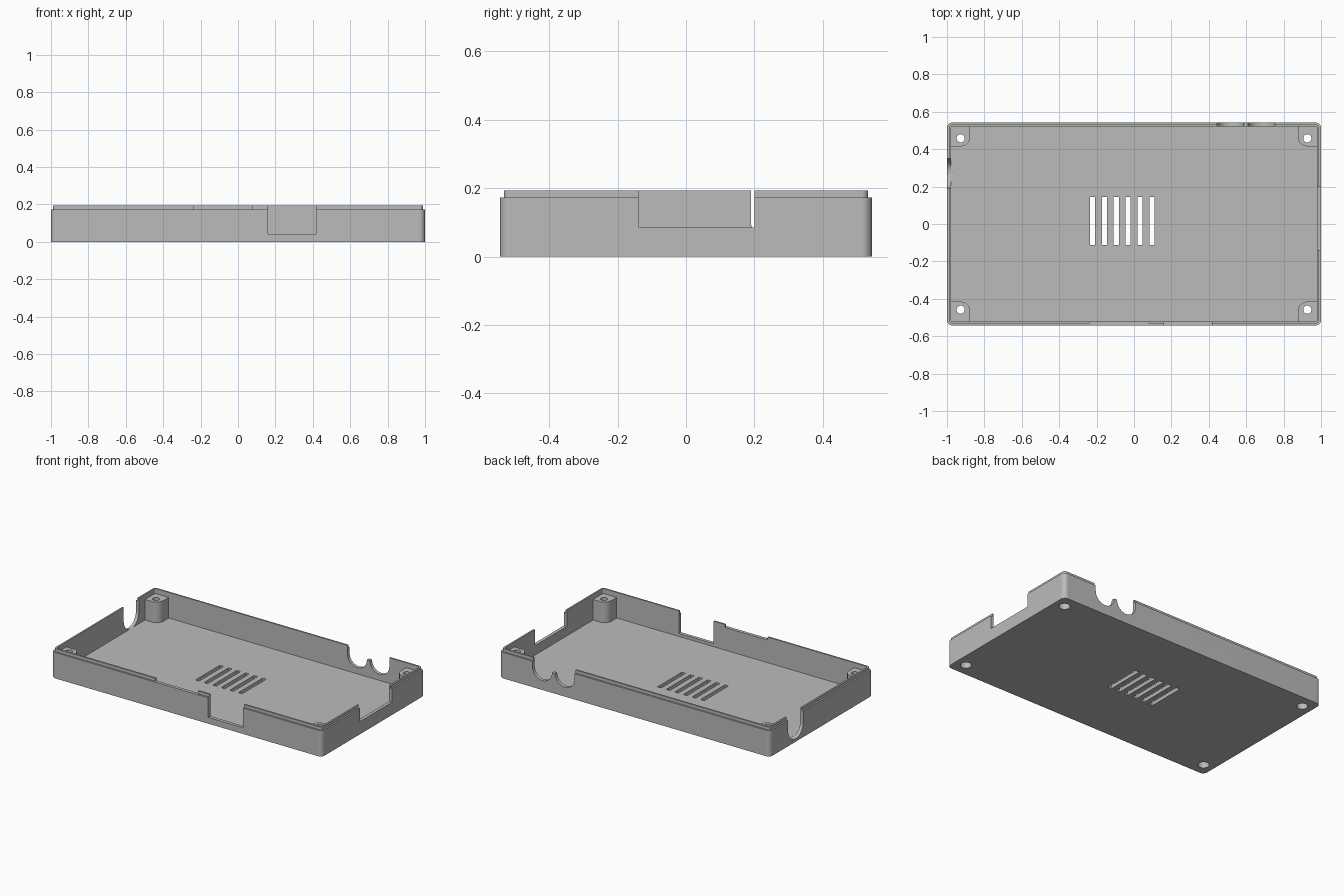
import bpy
import bmesh
from math import cos, sin, pi
from mathutils import Matrix, Vector

cube = bpy.data.objects.get("Cube")
if cube:
    bpy.data.objects.remove(cube, do_unlink=True)

HX, HY = 1.0, 0.543              # half size of the tray
RIM, LIP, FLOOR = 0.173, 0.193, 0.022
WALL, STEP, RADIUS = 0.022, 0.011, 0.03

grey = bpy.data.materials.new("grey_plastic")
grey.use_nodes = True
grey.diffuse_color = (0.5, 0.5, 0.5, 1)
grey.node_tree.nodes["Principled BSDF"].inputs["Base Color"].default_value = (0.5, 0.5, 0.5, 1)


def finish(bm, name):
    bmesh.ops.recalc_face_normals(bm, faces=bm.faces)
    mesh = bpy.data.meshes.new(name)
    bm.to_mesh(mesh)
    bm.free()
    mesh.materials.append(grey)
    ob = bpy.data.objects.new(name, mesh)
    bpy.context.collection.objects.link(ob)
    return ob


def arc(cx, cy, r, start, steps=8):
    return [(cx + r * cos(start + pi / 2 * i / steps),
             cy + r * sin(start + pi / 2 * i / steps)) for i in range(steps + 1)]


def rounded_rect(inset):
    r = max(RADIUS - inset, 0.006)
    x, y = HX - inset - r, HY - inset - r
    corners = [(x, y), (-x, y), (-x, -y), (x, -y)]
    return [p for i, (cx, cy) in enumerate(corners) for p in arc(cx, cy, r, i * pi / 2)]


def loft(rings, name):
    """Closed solid through stacked loops of (outline, z)."""
    bm = bmesh.new()
    loops = [[bm.verts.new((x, y, z)) for x, y in outline] for outline, z in rings]
    for a, b in zip(loops, loops[1:]):
        n = len(a)
        for i in range(n):
            bm.faces.new((a[i], a[(i + 1) % n], b[(i + 1) % n], b[i]))
    bm.faces.new(loops[0])
    bm.faces.new(loops[-1])
    return finish(bm, name)


def box(lo, hi):
    bm = bmesh.new()
    lo, hi = Vector(lo), Vector(hi)
    bmesh.ops.create_cube(bm, size=1, matrix=Matrix.Translation((lo + hi) / 2)
                          @ Matrix.Diagonal((*(hi - lo), 1)))
    return finish(bm, "cutter")


def cylinder(centre, r, depth, axis="Z"):
    turn = {"X": Matrix.Rotation(pi / 2, 4, "Y"), "Y": Matrix.Rotation(pi / 2, 4, "X"),
            "Z": Matrix.Identity(4)}[axis]
    bm = bmesh.new()
    bmesh.ops.create_cone(bm, cap_ends=True, segments=40, radius1=r, radius2=r,
                          depth=depth, matrix=Matrix.Translation(centre) @ turn)
    return finish(bm, "cutter")


def combine(target, other, operation):
    """Apply one boolean and discard the helper."""
    other.hide_render = True
    mod = target.modifiers.new("boolean", "BOOLEAN")
    mod.operation, mod.solver, mod.object = operation, "EXACT", other
    bpy.context.view_layer.update()
    result = target.evaluated_get(bpy.context.evaluated_depsgraph_get())
    mesh = bpy.data.meshes.new_from_object(result)
    target.modifiers.clear()
    target.data = mesh
    bpy.data.objects.remove(other, do_unlink=True)


# Open tray with a stepped lip around the rim
tray = loft([(rounded_rect(0), 0), (rounded_rect(0), RIM), (rounded_rect(STEP), RIM),
             (rounded_rect(STEP), LIP), (rounded_rect(WALL), LIP),
             (rounded_rect(WALL), FLOOR)], "case_bottom")

# Corner screw posts, rounded toward the middle
bx, by, br = 0.877, 0.415, 0.05
ex, ey = HX - 0.015, HY - 0.015
post = arc(bx + br, by + br, br, pi) + [(ex, by), (ex, ey), (bx, ey)]
corners = [(sx, sy) for sx in (-1, 1) for sy in (-1, 1)]
for sx, sy in corners:
    outline = [(sx * x, sy * y) for x, y in post]
    combine(tray, loft([(outline, 0.01), (outline, 0.16)], "post"), "UNION")

cutters = []
# Screw holes with counterbores underneath
for sx, sy in corners:
    cutters.append(cylinder((sx * 0.927, sy * 0.458, 0.1), 0.022, 0.4))
    cutters.append(cylinder((sx * 0.927, sy * 0.458, 0), 0.034, 0.08))
# Floor vents
for i in range(6):
    x = -0.222 + i * 0.0635
    cutters.append(box((x - 0.0135, -0.112, -0.1), (x + 0.0135, 0.144, 0.1)))
# Front port and lip gap
cutters.append(box((0.16, -0.6, 0.042), (0.418, -0.5, 0.3)))
cutters.append(box((-0.237, -0.6, RIM), (0.077, -0.5, 0.3)))
# Left-hand wall opening
cutters.append(box((0.95, -0.138, 0.085), (1.1, 0.2, 0.3)))
# Right-hand cable slot with a round bottom
cutters.append(cylinder((-1.03, 0.27, 0.1), 0.08, 0.13, "X"))
cutters.append(box((-1.1, 0.19, 0.1), (-0.965, 0.35, 0.3)))
# Twin round sockets in the back wall
for x in (0.516, 0.682):
    cutters.append(cylinder((x, 0.55, 0.135), 0.072, 0.12, "Y"))
cutters.append(box((0.444, 0.49, 0.135), (0.754, 0.61, 0.3)))
for c in cutters:
    combine(tray, c, "DIFFERENCE")

# Smooth round surfaces, crisp edges
bpy.ops.object.select_all(action="DESELECT")
tray.select_set(True)
bpy.context.view_layer.objects.active = tray
bpy.ops.object.shade_smooth_by_angle(angle=pi / 6)
weighted = tray.modifiers.new("weighted_normals", "WEIGHTED_NORMAL")
weighted.keep_sharp = True
